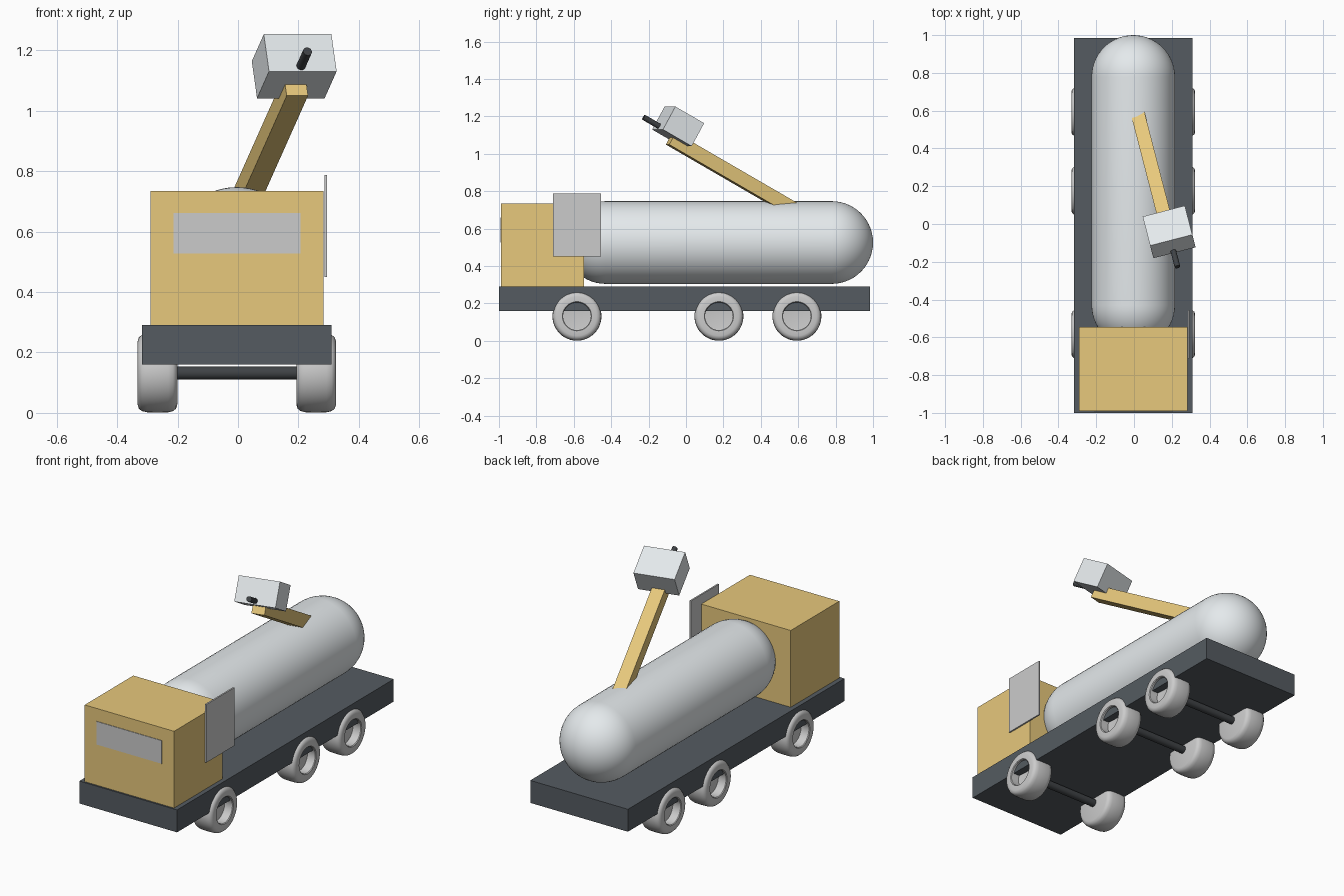
import bpy, bmesh, math
from mathutils import Vector, Matrix

if "Cube" in bpy.data.objects:
    bpy.data.objects.remove(bpy.data.objects["Cube"])

CX = -0.004  # centre line of the truck body


def material(name, rgb):
    m = bpy.data.materials.new(name)
    m.diffuse_color = (*rgb, 1)
    m.use_nodes = True
    m.node_tree.nodes["Principled BSDF"].inputs["Base Color"].default_value = m.diffuse_color
    return m


YELLOW = material("yellow_paint", (0.80, 0.58, 0.20))
DARK = material("dark_metal", (0.09, 0.105, 0.12))
SILVER = material("silver", (0.78, 0.82, 0.84))
BLACK = material("black", (0.05, 0.055, 0.06))


def finish(name, bm, mat=None, matrix=None, smooth=False):
    bmesh.ops.recalc_face_normals(bm, faces=bm.faces)
    me = bpy.data.meshes.new(name)
    bm.to_mesh(me)
    bm.free()
    ob = bpy.data.objects.new(name, me)
    bpy.context.collection.objects.link(ob)
    if matrix is not None:
        ob.matrix_world = matrix
    if mat:
        me.materials.append(mat)
    if smooth:
        bpy.ops.object.select_all(action='DESELECT')
        ob.select_set(True)
        bpy.context.view_layer.objects.active = ob
        bpy.ops.object.shade_smooth_by_angle(angle=math.radians(35))
    return ob


def box(name, size, matrix, mat=None):
    bm = bmesh.new()
    bmesh.ops.create_cube(bm, size=1, matrix=Matrix.Diagonal((*size, 1)))
    return finish(name, bm, mat, matrix)


def span(name, x, y, z, mat=None):
    lo, hi = Vector((x[0], y[0], z[0])), Vector((x[1], y[1], z[1]))
    return box(name, hi - lo, Matrix.Translation((lo + hi) / 2), mat)


def lathe(name, profile, matrix, mat=None, steps=48):
    """Spin (radius, height) points around local z."""
    bm = bmesh.new()
    vs = [bm.verts.new((r, 0, h)) for r, h in profile]
    es = [bm.edges.new(p) for p in zip(vs, vs[1:])]
    bmesh.ops.spin(bm, geom=vs + es, cent=(0, 0, 0), axis=(0, 0, 1),
                   angle=2 * math.pi, steps=steps)
    bmesh.ops.remove_doubles(bm, verts=bm.verts, dist=1e-5)
    return finish(name, bm, mat, matrix, smooth=True)


def rod(name, a, b, r, mat):
    a, b = Vector(a), Vector(b)
    m = Matrix.Translation(a) @ (b - a).to_track_quat('Z', 'Y').to_matrix().to_4x4()
    n = (b - a).length
    return lathe(name, [(0, 0), (r, 0), (r, n), (0, n)], m, mat, 24)


# flat bed, cab, windscreen and side panel
span("chassis", (-0.317, 0.309), (-1.0, 0.985), (0.16, 0.29), DARK)
span("cab", (-0.29, 0.283), (-0.99, -0.545), (0.29, 0.735), YELLOW)
span("windscreen", (-0.213, 0.206), (-0.993, -0.97), (0.527, 0.661))
span("side_panel", (0.286, 0.295), (-0.711, -0.455), (0.45, 0.787))

# tank with domed ends
R, y0, y1 = 0.221, -0.43, 0.779
arc = [math.radians(90 * i / 14) for i in range(15)]
tank = [(R * math.sin(t), y0 - R * math.cos(t)) for t in arc]
tank += [(R * math.cos(t), y1 + R * math.sin(t)) for t in arc]
lathe("tank", tank, Matrix.Translation((CX, 0, 0.526)) @ Matrix.Rotation(-math.pi / 2, 4, 'X'), SILVER, 64)

# wheels with recessed hubs, and their axles
wheel = [(0, 0), (0.105, 0), (0.118, 0.004), (0.126, 0.014), (0.130, 0.03),
         (0.131, 0.065), (0.130, 0.10), (0.126, 0.117), (0.118, 0.127),
         (0.105, 0.131), (0.078, 0.131), (0.074, 0.127), (0.074, 0.078), (0, 0.070)]
for label, y in (("front", -0.583), ("middle", 0.176), ("rear", 0.593)):
    for side, s in (("left", -1), ("right", 1)):
        m = Matrix.Translation((CX + s * 0.197, y, 0.132)) @ Matrix.Rotation(s * math.pi / 2, 4, 'Y')
        lathe(f"{label}_{side}_wheel", wheel, m)
    rod(f"{label}_axle", (CX - 0.23, y, 0.132), (CX + 0.23, y, 0.132), 0.022, BLACK)

# raised arm, head and nozzle share one tilted frame (local -y points forward)
tilt = Matrix.Rotation(math.radians(14.5), 4, 'Z') @ Matrix.Rotation(math.radians(-29.3), 4, 'X')
forward = (tilt @ Vector((0, -1, 0))).normalized()
arm_end = Vector((0.192, -0.081, 1.082))
L = 0.87
box("arm", (0.073, L, 0.074), Matrix.Translation(arm_end - forward * L / 2) @ tilt, YELLOW)
box("head", (0.231, 0.182, 0.141), Matrix.Translation((0.186, -0.042, 1.147)) @ tilt, SILVER)
tip = Vector((0.23, -0.227, 1.196))
rod("nozzle", tip - forward * 0.14, tip, 0.015, BLACK)
